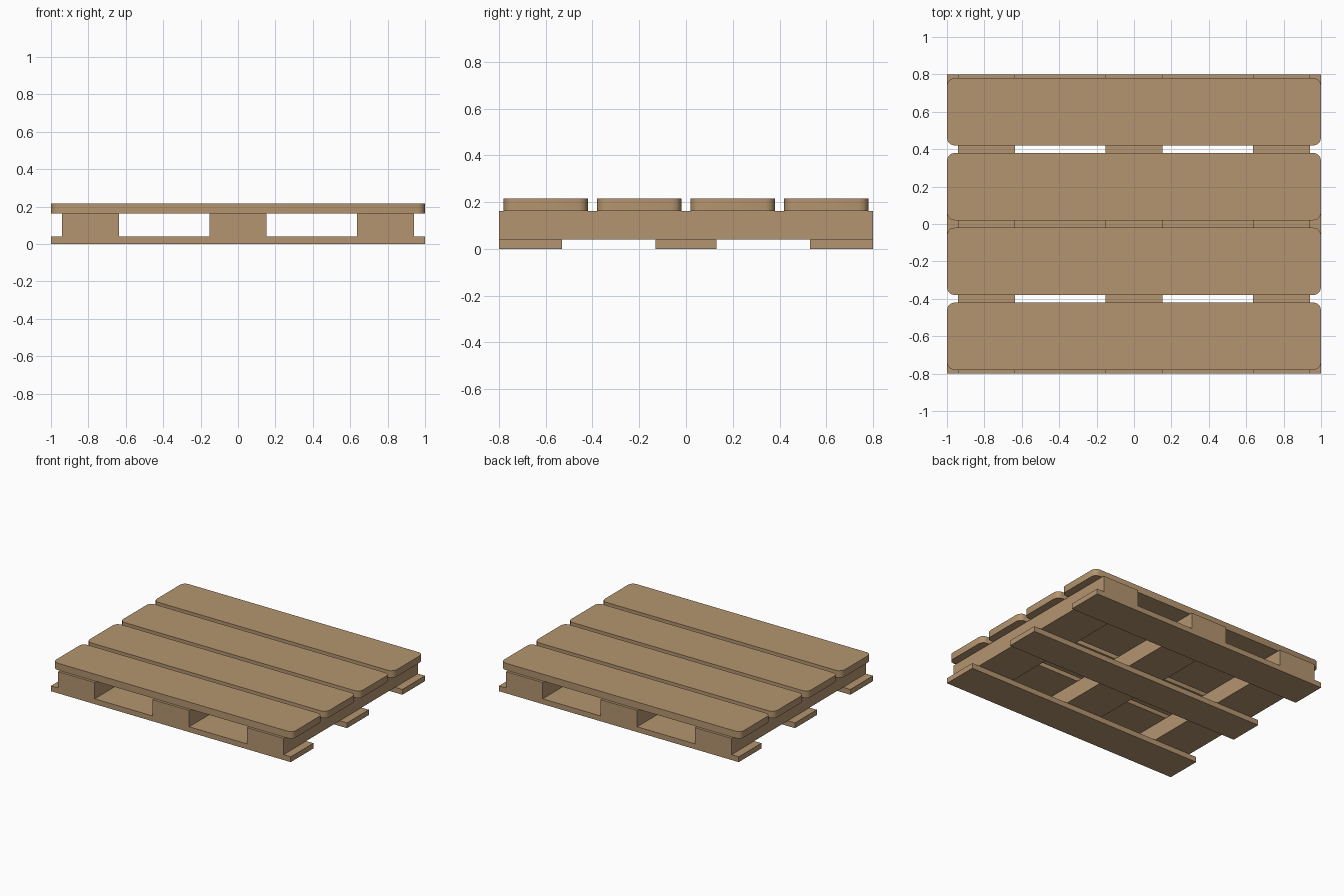
import bpy
import bmesh
import math

if "Cube" in bpy.data.objects:
    bpy.data.objects.remove(bpy.data.objects["Cube"], do_unlink=True)

# Bare wood colour
wood = bpy.data.materials.new("light_wood")
wood.use_nodes = True
colour = (0.46, 0.30, 0.16, 1)
wood.diffuse_color = colour
wood.node_tree.nodes["Principled BSDF"].inputs["Base Color"].default_value = colour


def board(name, x, y, z, corner=0):
    """Box spanning the given ranges, with optional rounded vertical corners."""
    centre = [(a + b) / 2 for a, b in (x, y, z)]
    size = [b - a for a, b in (x, y, z)]
    bm = bmesh.new()
    bmesh.ops.create_cube(bm, size=1)
    bmesh.ops.scale(bm, vec=size, verts=bm.verts)
    if corner:
        upright = [e for e in bm.edges
                   if abs(e.verts[0].co.z - e.verts[1].co.z) > size[2] / 2]
        bmesh.ops.bevel(bm, geom=upright, offset=corner, segments=3,
                        profile=0.5, affect='EDGES')
    mesh = bpy.data.meshes.new(name)
    bm.to_mesh(mesh)
    bm.free()
    mesh.materials.append(wood)
    obj = bpy.data.objects.new(name, mesh)
    obj.location = centre
    bpy.context.collection.objects.link(obj)
    if corner:
        bpy.context.view_layer.objects.active = obj
        obj.select_set(True)
        bpy.ops.object.shade_smooth_by_angle(angle=math.radians(40))
        obj.select_set(False)
    return obj


for o in bpy.context.selected_objects:
    o.select_set(False)

# Bottom runner boards, front to back
for name, y in (("front", (-0.8, -0.53)), ("middle", (-0.13, 0.13)), ("back", (0.53, 0.8))):
    board(name + "_bottom_board", (-1, 1), y, (0, 0.04))

# Thick stringers running from front to back
for name, x in (("right", (-0.94, -0.635)), ("centre", (-0.153, 0.153)), ("left", (0.635, 0.94))):
    board(name + "_stringer", x, (-0.8, 0.8), (0.04, 0.163))

# Four deck slats with rounded corners
for i in range(4):
    y = -0.6 + 0.4 * i
    board(f"deck_slat_{i + 1}", (-1, 1), (y - 0.18, y + 0.18), (0.163, 0.215), corner=0.04)
